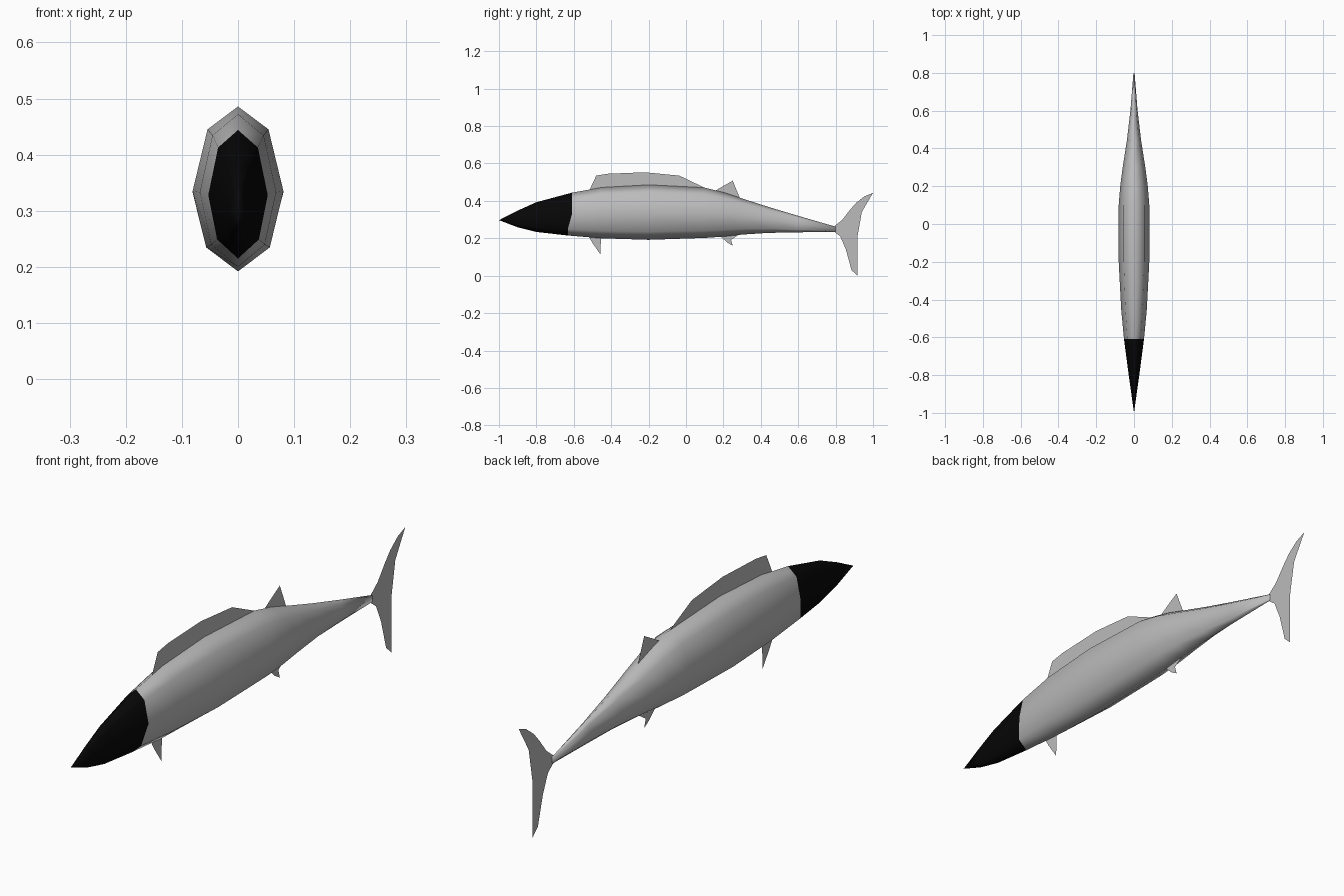
import bpy
import bmesh

cube = bpy.data.objects.get("Cube")
if cube:
    bpy.data.objects.remove(cube, do_unlink=True)


def material(name, value):
    mat = bpy.data.materials.new(name)
    mat.use_nodes = True
    colour = (value, value, value, 1)
    mat.diffuse_color = colour
    bsdf = mat.node_tree.nodes["Principled BSDF"]
    bsdf.inputs["Base Color"].default_value = colour
    bsdf.inputs["Roughness"].default_value = 0.8
    return mat


grey = material("skin grey", 0.5)
black = material("head black", 0.002)


def finish(name, bm, mats, smooth):
    mesh = bpy.data.meshes.new(name)
    for f in bm.faces:
        f.smooth = smooth
    bm.to_mesh(mesh)
    bm.free()
    for m in mats:
        mesh.materials.append(m)
    obj = bpy.data.objects.new(name, mesh)
    bpy.context.collection.objects.link(obj)
    return obj


# Body stations: y, top z, widest z, bottom z, half width
STATIONS = [
    (-0.90, .348, .305, .259, .014), (-0.80, .393, .313, .234, .028),
    (-0.61, .444, .328, .215, .053), (-0.45, .472, .333, .200, .068),
    (-0.20, .486, .335, .192, .081), (0.10, .471, .333, .202, .081),
    (0.20, .446, .329, .209, .073), (0.30, .413, .318, .220, .060),
    (0.44, .368, .300, .229, .038), (0.60, .320, .278, .232, .019),
    (0.80, .262, .249, .235, .003)]
HEAD_END = -0.61
# Eight-sided section: width factor, height factor
SECTION = [(0, 1), (.67, .73), (1, 0), (.70, -.70),
           (0, -1), (-.70, -.70), (-1, 0), (-.67, .73)]


def build_body():
    bm = bmesh.new()
    rings = []
    for y, top, mid, low, half in STATIONS:
        ring = []
        for w, h in SECTION:
            z = mid + h * (top - mid if h > 0 else mid - low)
            # the head edge leans forward on the underside
            lean = 0.022 if y == HEAD_END and h < 0 else 0
            ring.append(bm.verts.new((w * half, y - lean, z)))
        rings.append(ring)
    n = len(SECTION)
    nose = bm.verts.new((0, -1, .297))
    for i in range(n):
        j = (i + 1) % n
        bm.faces.new((nose, rings[0][i], rings[0][j])).material_index = 1
        for k, (a, b) in enumerate(zip(rings, rings[1:])):
            f = bm.faces.new((a[i], b[i], b[j], a[j]))
            f.material_index = int(STATIONS[k][0] < HEAD_END)
    bm.faces.new(rings[-1])
    bmesh.ops.recalc_face_normals(bm, faces=bm.faces[:])
    return finish("body", bm, [grey, black], True)


body = build_body()


# Fins are flat sheets on the centre plane
def fin(name, outline):
    bm = bmesh.new()
    face = bm.faces.new([bm.verts.new((0, y, z)) for y, z in outline])
    bmesh.ops.triangulate(bm, faces=[face])
    obj = finish(name, bm, [grey], False)
    obj.parent = body


fin("dorsal_fin", [(-.515, .46), (-.48, .535), (-.42, .545), (-.22, .553),
                   (-.035, .535), (.10, .47), (-.20, .48)])
fin("rear_dorsal_fin", [(.15, .45), (.20, .48), (.25, .508), (.232, .475),
                        (.245, .452), (.29, .41)])
fin("anal_fin", [(.18, .215), (.22, .178), (.25, .16), (.24, .195),
                 (.29, .225)])
fin("pelvic_fin", [(-.52, .21), (-.50, .175), (-.457, .113), (-.455, .205)])
fin("tail_fin", [(.79, .262), (.835, .298), (.875, .35), (.91, .39),
                 (.955, .425), (1, .443), (.96, .375), (.905, .28),
                 (.917, .225), (.90, .205), (.917, 0), (.885, .03),
                 (.855, .14), (.825, .21), (.79, .237)])
